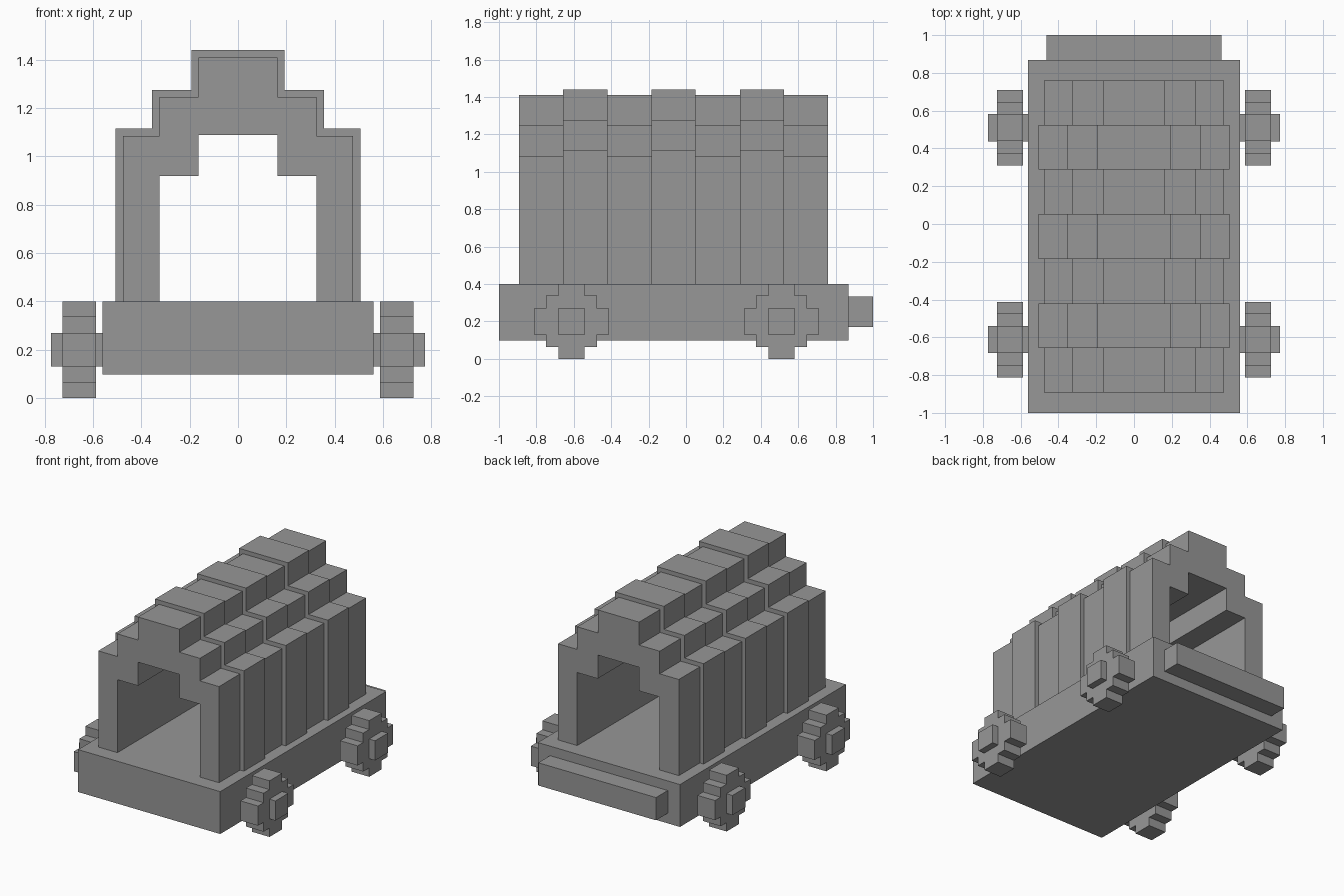
import bpy
import bmesh
from mathutils import Vector

old = bpy.data.objects.get("Cube")
if old:
    bpy.data.objects.remove(old, do_unlink=True)

# One plain grey for the whole wagon
grey = bpy.data.materials.new("plain grey")
grey.use_nodes = True
colour = (0.31, 0.31, 0.31, 1.0)
grey.diffuse_color = colour
grey.node_tree.nodes["Principled BSDF"].inputs["Base Color"].default_value = colour


def extrude_profile(name, points, direction):
    """Extrude a closed flat outline along a direction vector."""
    bm = bmesh.new()
    face = bm.faces.new([bm.verts.new(p) for p in points])
    result = bmesh.ops.extrude_face_region(bm, geom=[face], use_keep_orig=True)
    moved = [g for g in result["geom"] if isinstance(g, bmesh.types.BMVert)]
    bmesh.ops.translate(bm, verts=moved, vec=Vector(direction))
    bmesh.ops.recalc_face_normals(bm, faces=bm.faces)
    mesh = bpy.data.meshes.new(name)
    bm.to_mesh(mesh)
    bm.free()
    mesh.materials.append(grey)
    obj = bpy.data.objects.new(name, mesh)
    bpy.context.scene.collection.objects.link(obj)
    return obj


def box(name, x, y, z):
    corners = [(x[0], y[0], z[0]), (x[1], y[0], z[0]),
               (x[1], y[1], z[0]), (x[0], y[1], z[0])]
    return extrude_profile(name, corners, (0, 0, z[1] - z[0]))


def stairs(steps, bottom):
    """Right half of a stepped outline, from the bottom up to the top."""
    half, low = [], bottom
    for width, top in steps:
        half += [(width, low), (width, top)]
        low = top
    return half


def mirrored(half):
    return [(-x, z) for x, z in reversed(half)]


# Wagon bed and rear bar
box("wagon_bed", (-0.56, 0.56), (-1.0, 0.868), (0.098, 0.40))
box("rear_bar", (-0.464, 0.464), (0.868, 1.0), (0.17, 0.332))

# Stepped cover: alternating panels and wider ribs around one open tunnel
FLOOR = 0.40
panel = [(0.476, 1.085), (0.325, 1.246), (0.163, 1.41)]
rib = [(0.506, 1.115), (0.355, 1.276), (0.193, 1.44)]
tunnel = stairs([(0.325, 0.92), (0.163, 1.088)], FLOOR)
start, length = -0.893, 0.2362
for i in range(7):
    outer = stairs(rib if i % 2 else panel, FLOOR)
    outline = outer + mirrored(outer) + list(reversed(mirrored(tunnel))) + list(reversed(tunnel))
    y = start + i * length
    name = ("cover_rib_" if i % 2 else "cover_panel_") + str(i // 2 + 1)
    extrude_profile(name, [(x, y, z) for x, z in outline], (0, length, 0))

# Blocky wheels with square hubs
RADIUS = 0.20
upper = stairs([(0.20, 0.07), (0.137, 0.137), (0.07, 0.20)], 0)[1:]
lower = [(y, -z) for y, z in reversed(upper)]
wheel = lower + upper + mirrored(upper) + mirrored(lower)
for side, sign in (("left", 1), ("right", -1)):
    for end, centre in (("front", -0.612), ("back", 0.51)):
        ring = [(sign * 0.587, centre + y, RADIUS + z) for y, z in wheel]
        extrude_profile(f"{end}_{side}_wheel", ring, (sign * 0.139, 0, 0))
        box(f"{end}_{side}_hub", sorted((sign * 0.55, sign * 0.774)),
            (centre - 0.072, centre + 0.072), (0.13, 0.27))
